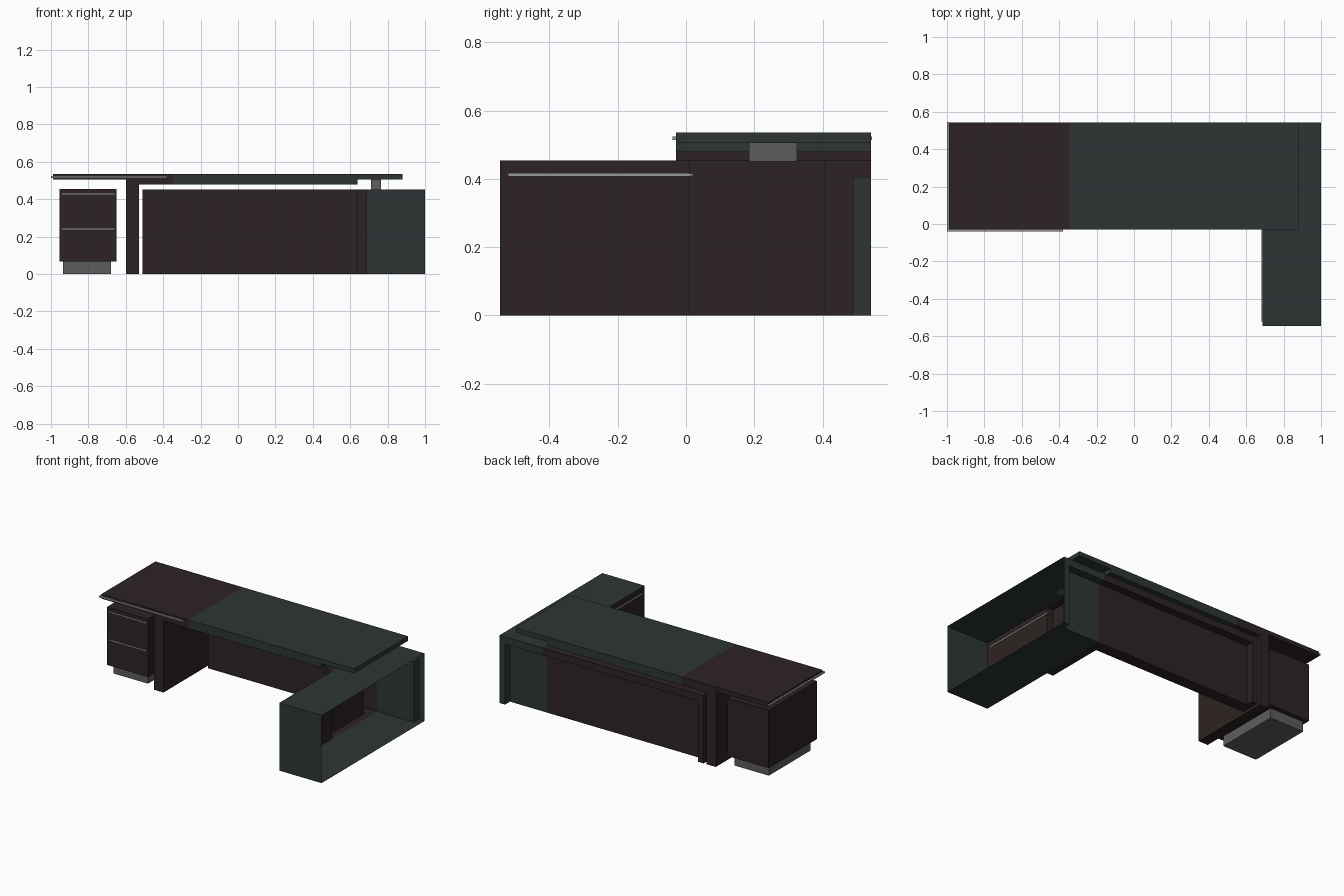
import bpy, bmesh

if "Cube" in bpy.data.objects:
    bpy.data.objects.remove(bpy.data.objects["Cube"])


def material(name, rgb):
    m = bpy.data.materials.new(name)
    m.diffuse_color = (*rgb, 1)
    m.use_nodes = True
    m.node_tree.nodes["Principled BSDF"].inputs["Base Color"].default_value = m.diffuse_color
    return m


GREEN = material("dark_green", (0.027, 0.036, 0.036))
BROWN = material("dark_brown", (0.027, 0.017, 0.017))
GREY = material("grey_metal", (0.11, 0.11, 0.115))
SILVER = material("light_metal", (0.32, 0.32, 0.32))


def finish(name, bm, mats):
    me = bpy.data.meshes.new(name)
    bm.to_mesh(me)
    bm.free()
    for m in mats:
        me.materials.append(m)
    ob = bpy.data.objects.new(name, me)
    bpy.context.collection.objects.link(ob)
    return ob


def box(name, x, y, z, mat):
    bm = bmesh.new()
    bmesh.ops.create_cube(bm, size=1)
    for v in bm.verts:
        v.co = [r[0] if c < 0 else r[1] for c, r in zip(v.co, (x, y, z))]
    return finish(name, bm, [mat])


# desk top in two colours, with a thinner layer below
D = (-0.03, 0.542)
box("top_brown", (-0.99, -0.345), D, (0.505, 0.535), BROWN)
box("top_green", (-0.345, 0.88), D, (0.505, 0.535), GREEN)
box("under_top_brown", (-0.53, -0.345), D, (0.478, 0.505), BROWN)
box("under_top_green", (-0.345, 0.64), D, (0.478, 0.505), GREEN)
box("leg_panel", (-0.60, -0.53), D, (0, 0.505), BROWN)

# metal edge trim around the left end of the top
Z = (0.514, 0.524)
box("trim_front", (-1.0, -0.38), (-0.039, -0.03), Z, SILVER)
box("trim_side", (-1.0, -0.99), (-0.039, 0.545), Z, SILVER)

# pillar carrying the top on the side cabinet
box("pillar", (0.71, 0.765), (0.185, 0.325), (0.45, 0.505), GREY)

# drawer pedestal
box("pedestal", (-0.955, -0.65), (-0.02, 0.49), (0.067, 0.455), BROWN)
box("pedestal_base", (-0.935, -0.68), (0.02, 0.46), (0, 0.067), GREY)
for i, z in enumerate((0.24, 0.427)):
    box(f"drawer_line_{i}", (-0.94, -0.66), (-0.023, -0.018), (z - 0.003, z + 0.003), SILVER)

# hollow side cabinet and modesty panel: stepped footprint, raised
outline = [(1, -0.545), (1, 0.542), (-0.51, 0.542), (-0.51, 0.41),
           (0.64, 0.41), (0.64, 0.01), (0.687, 0.01), (0.687, -0.545)]
bm = bmesh.new()
base = bm.faces.new([bm.verts.new((x, y, 0)) for x, y in outline])
up = bmesh.ops.extrude_face_region(bm, geom=[base])["geom"]
bmesh.ops.translate(bm, vec=(0, 0, 0.453), verts=[g for g in up if isinstance(g, bmesh.types.BMVert)])
bmesh.ops.recalc_face_normals(bm, faces=bm.faces)
shell = finish("side_cabinet_and_back_panel", bm, [BROWN, GREEN])

# recess in the back leaves a top rail and end posts
cutter = box("recess_cutter", (-0.47, 0.96), (0.49, 0.7), (-0.1, 0.405), BROWN)
cutter.hide_render = True
mod = shell.modifiers.new("recess", "BOOLEAN")
mod.operation, mod.solver, mod.object = "DIFFERENCE", "EXACT", cutter
bpy.context.view_layer.objects.active = shell
bpy.ops.object.modifier_apply(modifier=mod.name)
bpy.data.objects.remove(cutter, do_unlink=True)

# open the right side and split the colours at the cabinet wall
bm = bmesh.new()
bm.from_mesh(shell.data)
bmesh.ops.bisect_plane(bm, geom=bm.verts[:] + bm.edges[:] + bm.faces[:],
                       plane_co=(0.687, 0, 0), plane_no=(1, 0, 0))
gone = [f for f in bm.faces if f.calc_center_median().x > 0.998]
bmesh.ops.delete(bm, geom=gone, context="FACES")
for f in bm.faces:
    f.material_index = 1 if f.calc_center_median().x > 0.69 else 0
bm.to_mesh(shell.data)
bm.free()

# cabinet door line, seen from inside and outside
box("cabinet_door_line", (0.683, 0.691), (-0.52, 0.02), (0.408, 0.415), SILVER)
